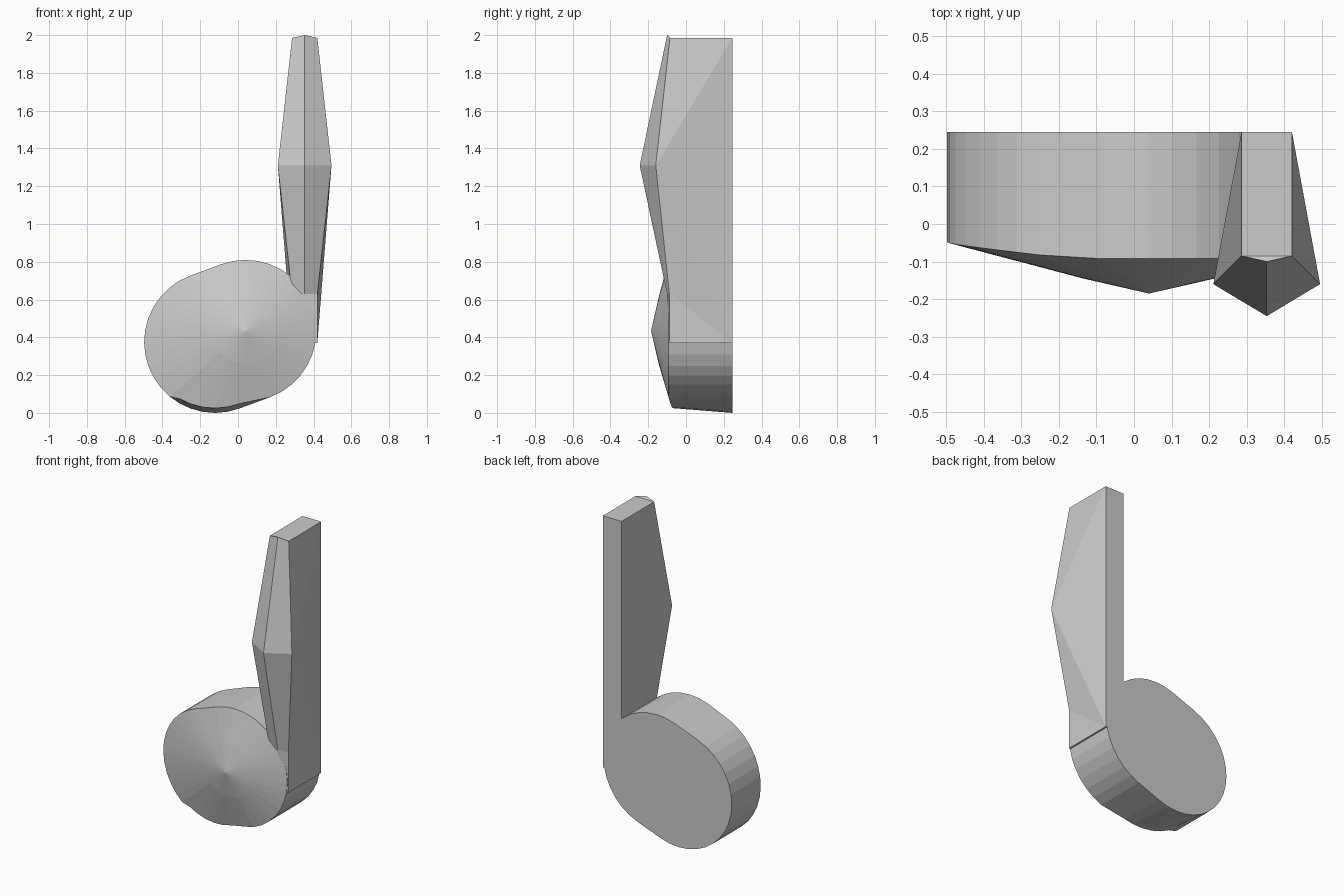
import bpy, bmesh
from math import cos, sin, pi, atan2, hypot

if "Cube" in bpy.data.objects:
    bpy.data.objects.remove(bpy.data.objects["Cube"])

BACK = 0.245


def make_object(name, bm):
    bmesh.ops.recalc_face_normals(bm, faces=bm.faces)
    mesh = bpy.data.meshes.new(name)
    bm.to_mesh(mesh)
    bm.free()
    obj = bpy.data.objects.new(name, mesh)
    bpy.context.collection.objects.link(obj)
    return obj


def bridge(bm, a, b):
    n = len(a)
    for i in range(n):
        bm.faces.new((a[i], a[(i + 1) % n], b[(i + 1) % n], b[i]))


# Note head: tilted rounded outline, flat back, shallow conical front
apex, low, radius = (0.04, 0.435), (-0.122, 0.375), 0.375
tilt = atan2(apex[1] - low[1], apex[0] - low[0])
half = 18
outline = []
for (cx, cz), start in ((apex, tilt - pi / 2), (low, tilt + pi / 2)):
    for i in range(half + 1):
        a = start + pi * i / half
        outline.append((cx + radius * cos(a), cz + radius * sin(a)))

bm = bmesh.new()
back, rim, inner = [], [], []
for x, z in outline:
    dx, dz = x - apex[0], z - apex[1]
    d = hypot(dx, dz)
    back.append(bm.verts.new((x, BACK, z)))
    # front rim follows the cone and tucks in a little underneath
    lift = 0.025 if z < 0.08 and x < 0.05 else 0
    rim.append(bm.verts.new((x, -0.145 + 0.264 * (d - 0.175), z + lift)))
    inner.append(bm.verts.new((apex[0] + dx / d * 0.175, -0.145,
                               apex[1] + dz / d * 0.175)))
bm.faces.new(back)
bridge(bm, back, rim)
bridge(bm, rim, inner)
tip = bm.verts.new((apex[0], -0.185, apex[1]))
for i in range(len(inner)):
    bm.faces.new((inner[i], inner[(i + 1) % len(inner)], tip))
make_object("note_head", bm)

# Stem: square back, ridged front that swells in the middle
mid_x = 0.353
bm = bmesh.new()
ridge = [bm.verts.new((mid_x, y, z)) for y, z in
         ((-0.10, 0.63), (-0.245, 1.31), (-0.10, 2.0))]
sides = []
for s in (-1, 1):
    # back bottom, front bottom, front shoulder, widest point, front top, back top
    pts = ((0.067, BACK, 0.37), (0.067, -0.088, 0.37), (0.067, -0.088, 0.63),
           (0.142, -0.16, 1.31), (0.067, -0.085, 1.985), (0.067, BACK, 1.985))
    v = [bm.verts.new((mid_x + s * x, y, z)) for x, y, z in pts]
    sides.append(v)
    for tri in ((0, 1, 2), (0, 2, 3), (0, 3, 5), (3, 4, 5)):
        bm.faces.new([v[i] for i in tri])
    for i in (0, 1):
        bm.faces.new((v[2 + i], v[3 + i], ridge[i + 1], ridge[i]))
left, right = sides
bm.faces.new((left[0], right[0], right[5], left[5]))
bm.faces.new((left[0], right[0], right[1], left[1]))
bm.faces.new((left[1], right[1], right[2], ridge[0], left[2]))
bm.faces.new((left[4], right[4], right[5], left[5]))
bm.faces.new((left[4], right[4], ridge[2]))
make_object("stem", bm)
